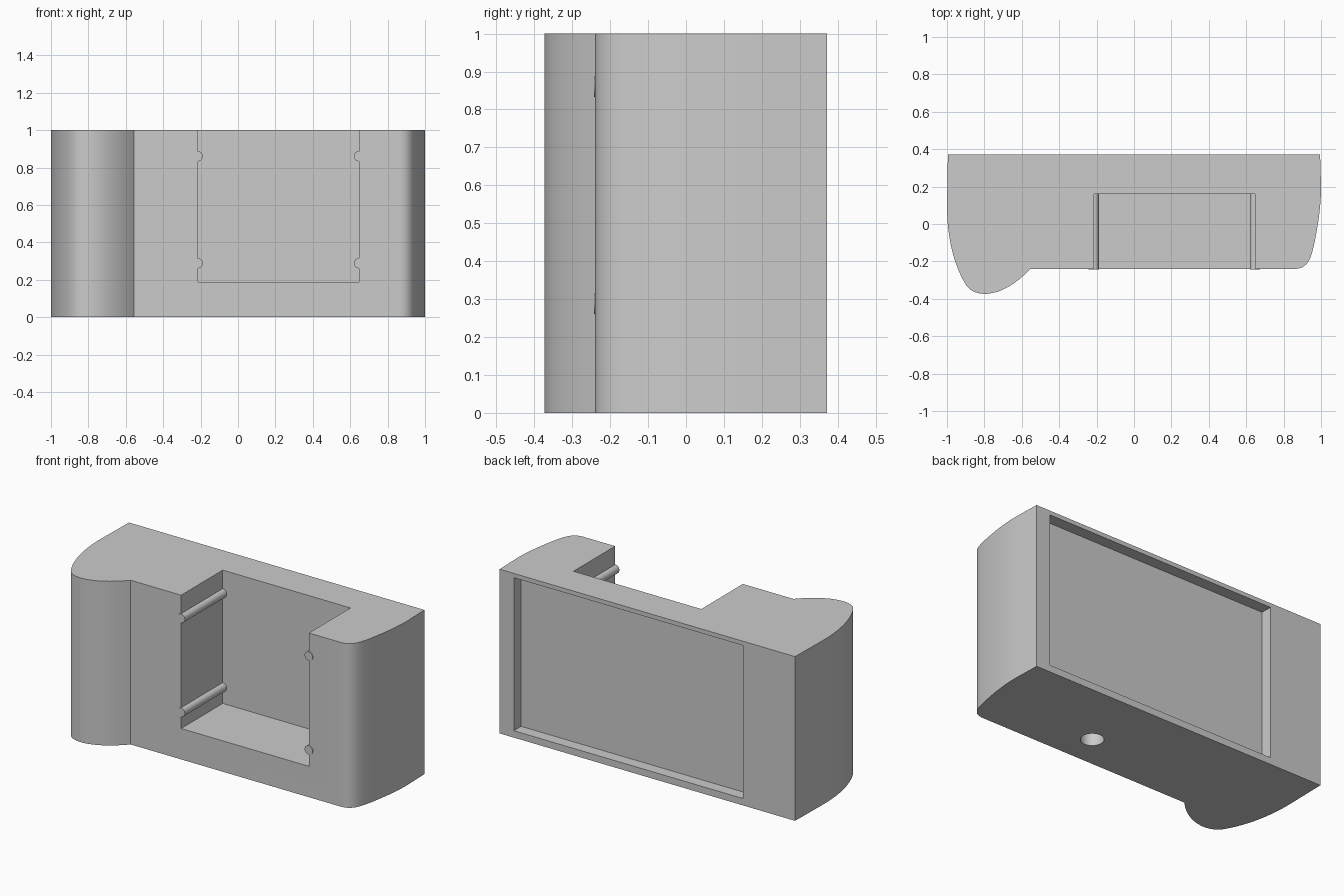
import bpy, bmesh, math
from mathutils import Vector, Matrix
from mathutils.geometry import interpolate_bezier

old = bpy.data.objects.get("Cube")
if old:
    bpy.data.objects.remove(old, do_unlink=True)

FRONT, BACK = -0.24, 0.372

grey = bpy.data.materials.new("plain grey")
grey.use_nodes = True
grey.diffuse_color = (0.6, 0.6, 0.6, 1)
grey.node_tree.nodes["Principled BSDF"].inputs["Base Color"].default_value = grey.diffuse_color


def make_object(name, bm):
    bmesh.ops.recalc_face_normals(bm, faces=bm.faces)
    mesh = bpy.data.meshes.new(name)
    bm.to_mesh(mesh)
    bm.free()
    mesh.materials.append(grey)
    obj = bpy.data.objects.new(name, mesh)
    bpy.context.collection.objects.link(obj)
    return obj


def box(name, low, high):
    low, high = Vector(low), Vector(high)
    bm = bmesh.new()
    place = Matrix.Translation((low + high) / 2) @ Matrix.Diagonal((high - low).to_4d())
    bmesh.ops.create_cube(bm, size=1, matrix=place)
    return make_object(name, bm)


def rod(name, centre, radius, length, axis):
    bm = bmesh.new()
    turn = Matrix.Rotation(math.pi / 2, 4, "X") if axis == "Y" else Matrix()
    bmesh.ops.create_cone(bm, cap_ends=True, segments=32, radius1=radius, radius2=radius,
                          depth=length, matrix=Matrix.Translation(centre) @ turn)
    return make_object(name, bm)


def smooth(obj):
    bpy.ops.object.select_all(action="DESELECT")
    obj.select_set(True)
    bpy.context.view_layer.objects.active = obj
    bpy.ops.object.shade_smooth_by_angle(angle=math.radians(30))


def curve(*points, steps=16):
    return interpolate_bezier(*[Vector(p) for p in points], steps)


# Body outline: curved left side, grip bulge, flat front, rounded right side
outline = [Vector((-0.995, BACK))]
outline += curve((-1, 0.1), (-1, -0.08), (-0.96, -0.22), (-0.905, -0.315))
outline += curve((-0.905, -0.315), (-0.86, -0.405), (-0.70, -0.40), (-0.555, FRONT))[1:]
outline += curve((0.86, FRONT), (0.94, FRONT), (0.95, -0.16), (0.965, -0.1))
outline += curve((0.965, -0.1), (0.985, 0), (1, 0.1), (1, 0.2))[1:]
outline.append(Vector((0.995, BACK)))

bm = bmesh.new()
base = bm.faces.new([bm.verts.new((p.x, p.y, 0)) for p in outline])
top = bmesh.ops.extrude_face_region(bm, geom=[base])["geom"]
bmesh.ops.translate(bm, vec=(0, 0, 1), verts=[v for v in top if isinstance(v, bmesh.types.BMVert)])
body = make_object("body", bm)

# Front bay open at the top, shallow back recess, round socket underneath
BAY_LEFT, BAY_RIGHT, BAY_BACK = -0.215, 0.646, 0.16
cutters = [
    box("bay_cutter", (BAY_LEFT, -0.6, 0.188), (BAY_RIGHT, BAY_BACK, 1.2)),
    box("back_recess_cutter", (-0.645, BACK - 0.07, 0.042), (0.9, 0.6, 0.974)),
    rod("socket_cutter", (0.26, -0.04, 0), 0.064, 0.24, "Z"),
]
bpy.context.view_layer.objects.active = body
for cutter in cutters:
    cutter.hide_render = True
    cut = body.modifiers.new("cut", "BOOLEAN")
    cut.operation = "DIFFERENCE"
    cut.solver = "EXACT"
    cut.object = cutter
    bpy.ops.object.modifier_apply(modifier=cut.name)
    bpy.data.objects.remove(cutter, do_unlink=True)
smooth(body)

# Round rails half sunk into the bay walls
rail_front = FRONT - 0.003
for side, x in (("left_side", BAY_LEFT), ("right_side", BAY_RIGHT)):
    for level, z in (("lower", 0.288), ("upper", 0.86)):
        rail = rod(f"{level}_rail_{side}", (x, (rail_front + BAY_BACK) / 2, z),
                   0.027, BAY_BACK - rail_front, "Y")
        smooth(rail)
